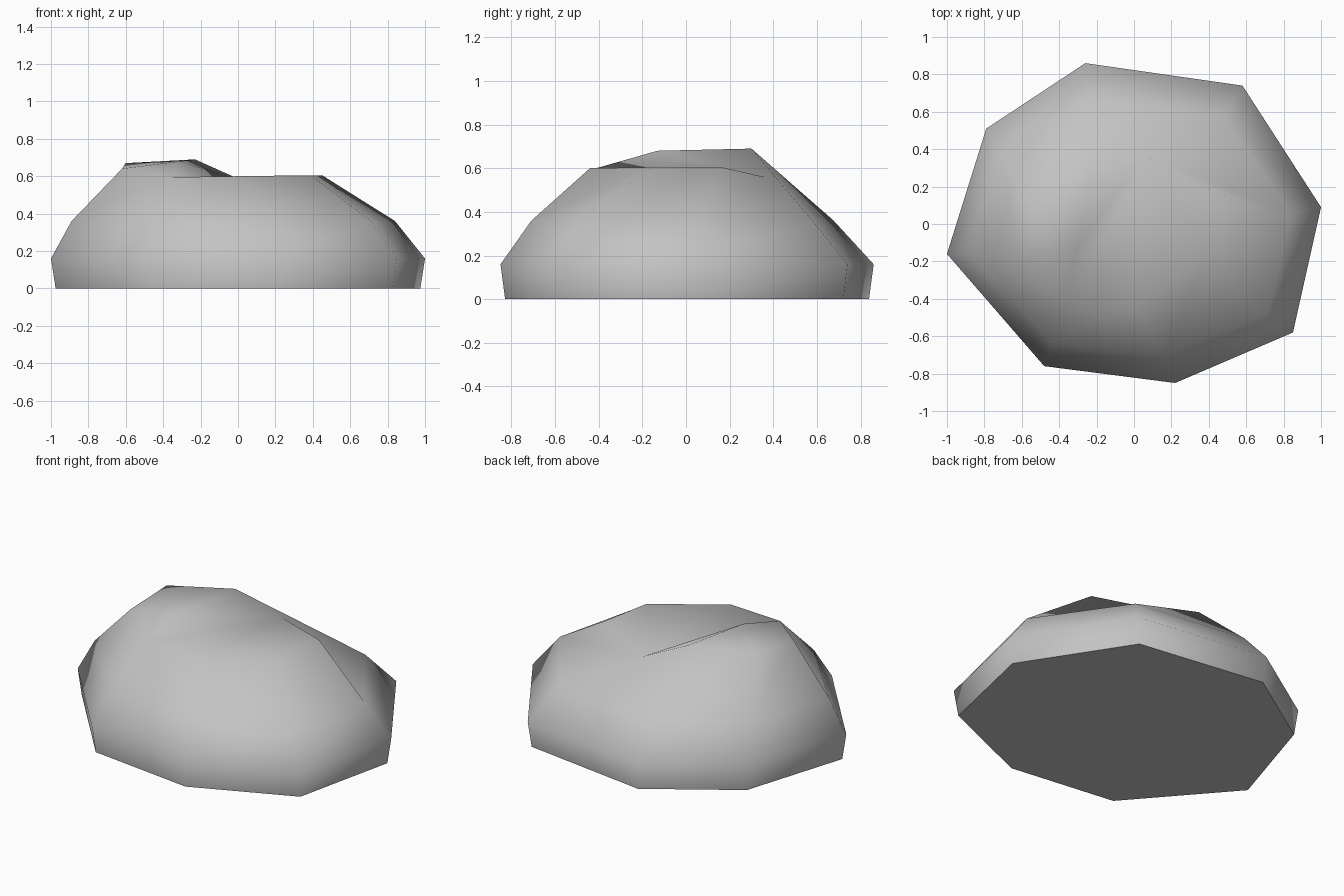
import bpy, bmesh, math

cube = bpy.data.objects.get("Cube")
if cube:
    bpy.data.objects.remove(cube, do_unlink=True)

# Stone colour
stone = bpy.data.materials.new("stone_grey")
stone.use_nodes = True
grey = (0.55, 0.55, 0.55, 1)
stone.diffuse_color = grey
bsdf = stone.node_tree.nodes["Principled BSDF"]
bsdf.inputs["Base Color"].default_value = grey
bsdf.inputs["Roughness"].default_value = 0.9

# Widest outline, counter-clockwise, and the uneven upper rim
outline = [(1, .09), (.58, .74), (-.26, .86), (-.79, .51),
           (-1, -.16), (-.48, -.76), (.22, -.85), (.85, -.58)]
rim = [(.45, .16, .605), (.06, .36, .56), (-.23, .30, .69), (-.60, .15, .67),
       (-.62, -.18, .64), (-.35, -.43, .595), (0, -.44, .6), (.39, -.16, .605)]

bm = bmesh.new()


def ring(points):
    return [bm.verts.new(p) for p in points]


base = ring((x * .975, y * .975, 0) for x, y in outline)
belly = ring((x, y, .16) for x, y in outline)
shoulder = ring((x * .865 - .025, y * .81 - .02, .36) for x, y in outline)
top = ring(rim)
peak = bm.verts.new((-.31, -.13, .68))

# Sides and underside
for low, high in ((base, belly), (belly, shoulder), (shoulder, top)):
    for i in range(8):
        j = (i + 1) % 8
        bm.faces.new((low[i], low[j], high[j], high[i]))
bm.faces.new(base[::-1])

# Raised hump fans from the peak, the remaining cap is a lower shelf
for i in range(1, 5):
    bm.faces.new((peak, top[i], top[i + 1]))
bm.faces.new((peak, top[5], top[1]))
for i in (5, 6, 7):
    bm.faces.new((top[1], top[i], top[(i + 1) % 8]))

bm.normal_update()
mesh = bpy.data.meshes.new("boulder")
bm.to_mesh(mesh)
bm.free()
mesh.materials.append(stone)
boulder = bpy.data.objects.new("boulder", mesh)
bpy.context.collection.objects.link(boulder)

# Smooth stone with a crisp edge around the flat underside
bpy.ops.object.select_all(action='DESELECT')
boulder.select_set(True)
bpy.context.view_layer.objects.active = boulder
bpy.ops.object.shade_smooth_by_angle(angle=math.radians(65))
